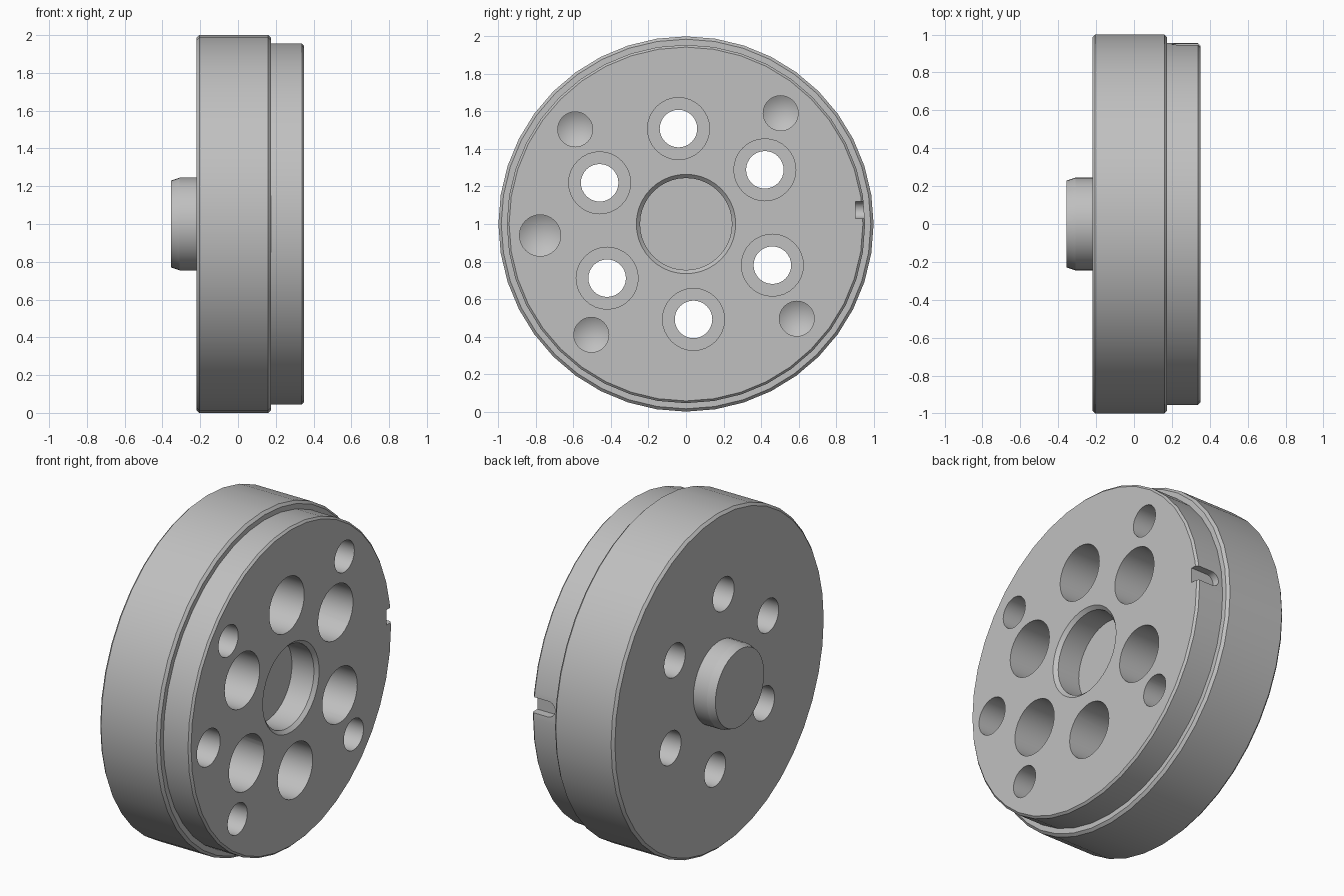
import bpy, bmesh
from math import cos, sin, pi, radians
from mathutils import Vector, Matrix

cube = bpy.data.objects.get("Cube")
if cube:
    bpy.data.objects.remove(cube)

FACE = 0.35      # x of the outer front face
BACK = -0.22     # x of the disc's back face
OUT = 0.45       # cutters reach past the face


def lathe(bm, profile, y=0.0, z=1.0, sides=32):
    """Spin (x, radius) points, from axis to axis, about a line along x."""
    verts = [bm.verts.new((x, y, z + r)) for x, r in profile]
    edges = [bm.edges.new(pair) for pair in zip(verts, verts[1:])]
    bmesh.ops.spin(bm, geom=verts + edges, cent=(0, y, z), axis=(1, 0, 0),
                   angle=2 * pi, steps=sides, use_merge=True)


def finish(bm, name):
    bmesh.ops.remove_doubles(bm, verts=bm.verts[:], dist=0.0002)
    bmesh.ops.dissolve_limit(bm, angle_limit=radians(0.5),
                             verts=bm.verts[:], edges=bm.edges[:])
    bmesh.ops.recalc_face_normals(bm, faces=bm.faces[:])
    mesh = bpy.data.meshes.new(name)
    bm.to_mesh(mesh)
    bm.free()
    obj = bpy.data.objects.new(name, mesh)
    bpy.context.collection.objects.link(obj)
    return obj


# Stepped disc with rear boss and chamfered centre recess
bm = bmesh.new()
lathe(bm, [(-0.355, 0), (-0.355, 0.23), (-0.31, 0.245), (BACK, 0.245),
           (BACK, 0.985), (BACK + 0.015, 1.0), (0.16, 1.0), (0.175, 0.985),
           (0.175, 0.955), (FACE - 0.012, 0.955), (FACE, 0.943),
           (FACE, 0.265), (FACE - 0.02, 0.245), (0.185, 0.245), (0.185, 0)],
      sides=40)
body = finish(bm, "flange_body")

# All hole cutters in one helper mesh
bm = bmesh.new()

# Ring of six counterbored through holes
for k in range(6):
    a = radians(94.5 + 60 * k)
    lathe(bm, [(-0.4, 0), (-0.4, 0.1), (0.04, 0.1), (0.04, 0.165),
               (OUT, 0.165), (OUT, 0)], 0.51 * cos(a), 1 + 0.51 * sin(a))

# Five blind drilled holes with conical tips
blind = [(0.78, 184.5, 0.11)] + [(0.777, 49.5 + 90 * k, 0.093) for k in range(4)]
for dist, deg, r in blind:
    a = radians(deg)
    lathe(bm, [(0.1 - 0.6 * r, 0), (0.1, r), (OUT, r), (OUT, 0)],
          dist * cos(a), 1 + dist * sin(a))

# Round-ended locating slot in the rim
half, slot_end = 0.045, 0.2
outline = [(OUT, half)]
for k in range(13):
    a = pi / 2 + pi * k / 12
    outline.append((slot_end + half + half * cos(a), half * sin(a)))
outline.append((OUT, -half))
slot = bm.faces.new([bm.verts.new((x, 0.903, 1.075 + z)) for x, z in outline])
ext = bmesh.ops.extrude_face_region(bm, geom=[slot])["geom"]
bmesh.ops.translate(bm, vec=(0, 0.15, 0),
                    verts=[v for v in ext if isinstance(v, bmesh.types.BMVert)])
cutter = finish(bm, "hole_cutter")
cutter.hide_render = True

# Cut the holes, then discard the helper
bpy.ops.object.select_all(action='DESELECT')
bpy.context.view_layer.objects.active = body
body.select_set(True)
cut = body.modifiers.new("holes", 'BOOLEAN')
cut.operation = 'DIFFERENCE'
cut.solver = 'EXACT'
cut.object = cutter
bpy.ops.object.modifier_apply(modifier=cut.name)
bpy.data.objects.remove(cutter)

# Plain grey metal
mat = bpy.data.materials.new("grey_metal")
mat.use_nodes = True
grey = (0.527, 0.527, 0.527, 1)
mat.diffuse_color = grey
mat.node_tree.nodes["Principled BSDF"].inputs["Base Color"].default_value = grey
body.data.materials.clear()
body.data.materials.append(mat)
for poly in body.data.polygons:
    poly.material_index = 0
bpy.ops.object.shade_smooth_by_angle(angle=radians(16))
